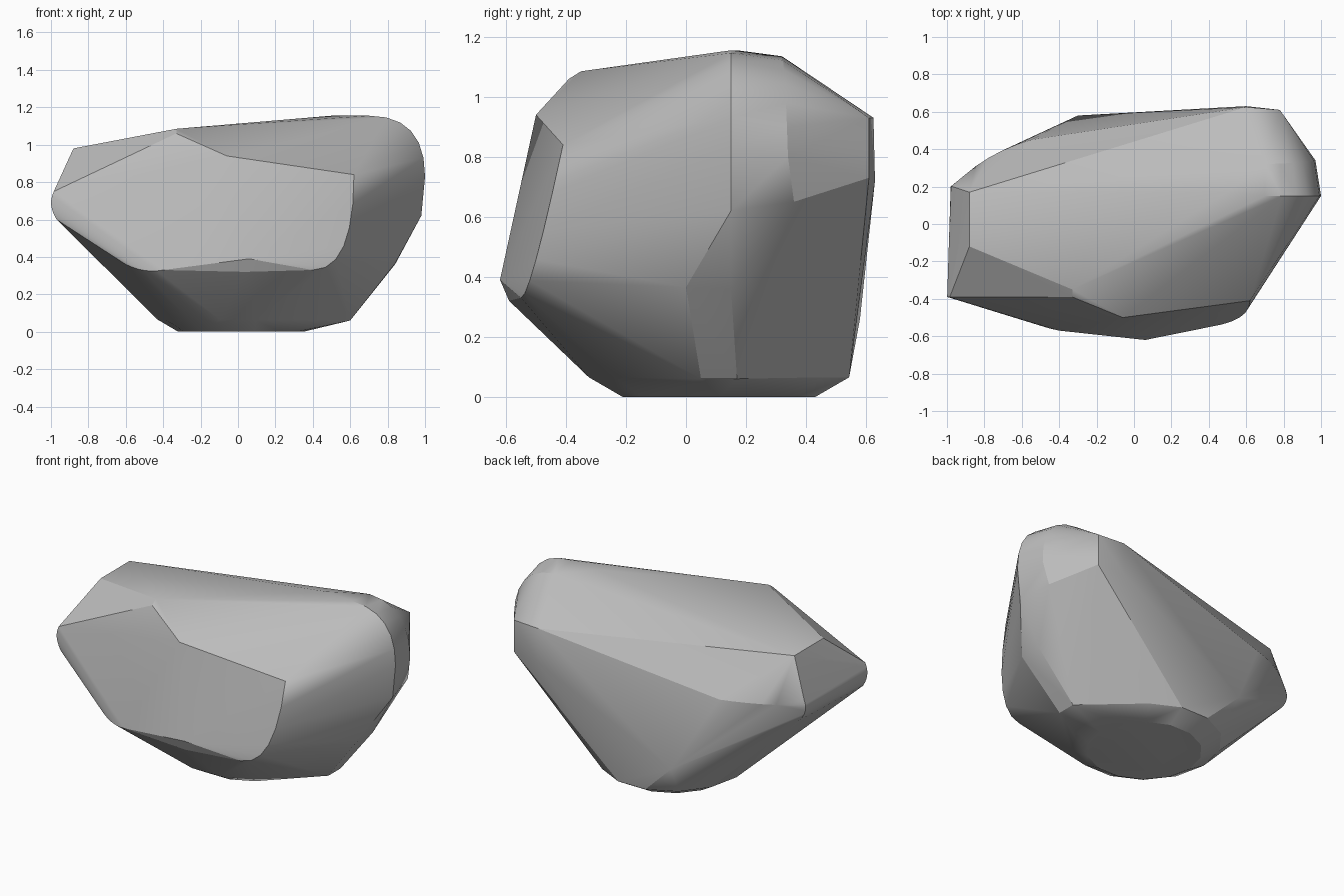
import bpy
import bmesh
import math
from mathutils import Vector

default_cube = bpy.data.objects.get("Cube")
if default_cube:
    bpy.data.objects.remove(default_cube, do_unlink=True)


def worn_edge(start, control, end, steps=6):
    """Points along a curved, weathered edge."""
    a, b, c = Vector(start), Vector(control), Vector(end)
    points = []
    for step in range(steps + 1):
        t = step / steps
        points.append(a.lerp(b, t).lerp(b.lerp(c, t), t))
    return points


def ring(centre, radius_x, radius_y, sides=14):
    """Points around a level oval."""
    points = []
    for side in range(sides):
        angle = math.tau * side / sides
        offset = Vector((radius_x * math.cos(angle), radius_y * math.sin(angle), 0))
        points.append(Vector(centre) + offset)
    return points


def make_material(name, colour):
    material = bpy.data.materials.new(name)
    material.use_nodes = True
    material.diffuse_color = colour
    shader = material.node_tree.nodes["Principled BSDF"]
    shader.inputs["Base Color"].default_value = colour
    shader.inputs["Roughness"].default_value = 0.9
    return material


def make_boulder(name, points, material):
    """Wrap a convex stone surface around its corners and worn edges."""
    bm = bmesh.new()
    for point in points:
        bm.verts.new(point)
    hull = bmesh.ops.convex_hull(bm, input=bm.verts[:])
    loose = set(hull["geom_interior"]) | set(hull["geom_unused"])
    loose_verts = [item for item in loose if isinstance(item, bmesh.types.BMVert)]
    bmesh.ops.delete(bm, geom=loose_verts, context="VERTS")
    bmesh.ops.dissolve_limit(
        bm, angle_limit=math.radians(1.5), verts=bm.verts[:], edges=bm.edges[:]
    )
    bmesh.ops.recalc_face_normals(bm, faces=bm.faces[:])

    mesh = bpy.data.meshes.new(name)
    bm.to_mesh(mesh)
    bm.free()
    mesh.materials.append(material)
    boulder = bpy.data.objects.new(name, mesh)
    bpy.context.collection.objects.link(boulder)
    return boulder


# Flat underside and its chamfer
underside = ring((0.015, 0.11, 0), 0.335, 0.33)
underside += ring((0, 0.11, 0.065), 0.43, 0.445)

# Hard corners, grouped by the side of the stone they belong to
top_corners = [
    (-0.88, -0.12, 0.98), (-0.88, 0.17, 0.98), (-0.33, -0.35, 1.085), (0.5, 0.17, 1.155),
]
front_corners = [
    (-0.33, -0.39, 1.06), (-0.06, -0.5, 0.94), (0.06, -0.62, 0.39), (0.04, -0.59, 0.32),
]
right_corners = [
    (0.98, 0.15, 0.62), (0.94, 0.36, 0.65), (0.84, 0, 0.365),
    (0.84, 0.15, 0.36), (0.6, 0.05, 0.06), (0.6, 0.17, 0.06),
]
back_corners = [
    (0.6, 0.625, 0.93), (0.78, 0.61, 0.93), (0.6, 0.63, 0.72),
    (0.78, 0.61, 0.73), (-0.3, 0.58, 0.26),
]

# Rounded shoulders on the tall end
shoulder_front = worn_edge((0.7, 0.15, 1.155), (1, 0.15, 1.155), (1, 0.15, 0.83))
shoulder_back = worn_edge((0.7, 0.32, 1.135), (0.97, 0.33, 1.12), (0.97, 0.34, 0.8))

# Curved lower corners of the front face
front_right_edge = worn_edge((0.62, -0.41, 0.84), (0.62, -0.52, 0.33), (0.4, -0.55, 0.33))
front_left_edge = worn_edge((-0.6, -0.505, 0.36), (-0.5, -0.55, 0.31), (-0.4, -0.57, 0.33))

# Blunt nose on the narrow end and its blend into the back
nose_front = worn_edge((-0.985, -0.39, 0.75), (-1.02, -0.39, 0.68), (-0.97, -0.39, 0.6))
nose_back = worn_edge((-0.97, 0.2, 0.73), (-1, 0.2, 0.67), (-0.94, 0.2, 0.6))
back_blend = worn_edge((-0.97, 0.2, 0.7), (-0.8, 0.38, 0.72), (-0.55, 0.45, 0.72))

corners = top_corners + front_corners + right_corners + back_corners
edges = shoulder_front + shoulder_back + front_right_edge + front_left_edge
edges += nose_front + nose_back + back_blend

stone_grey = make_material("stone_grey", (0.5, 0.5, 0.5, 1))
boulder = make_boulder("boulder", underside + corners + edges, stone_grey)

# Soft worn edges, crisp corners between the broad facets
bpy.ops.object.select_all(action="DESELECT")
boulder.select_set(True)
bpy.context.view_layer.objects.active = boulder
bpy.ops.object.shade_smooth_by_angle(angle=math.radians(20))
weighted = boulder.modifiers.new("facet_normals", "WEIGHTED_NORMAL")
weighted.keep_sharp = True
